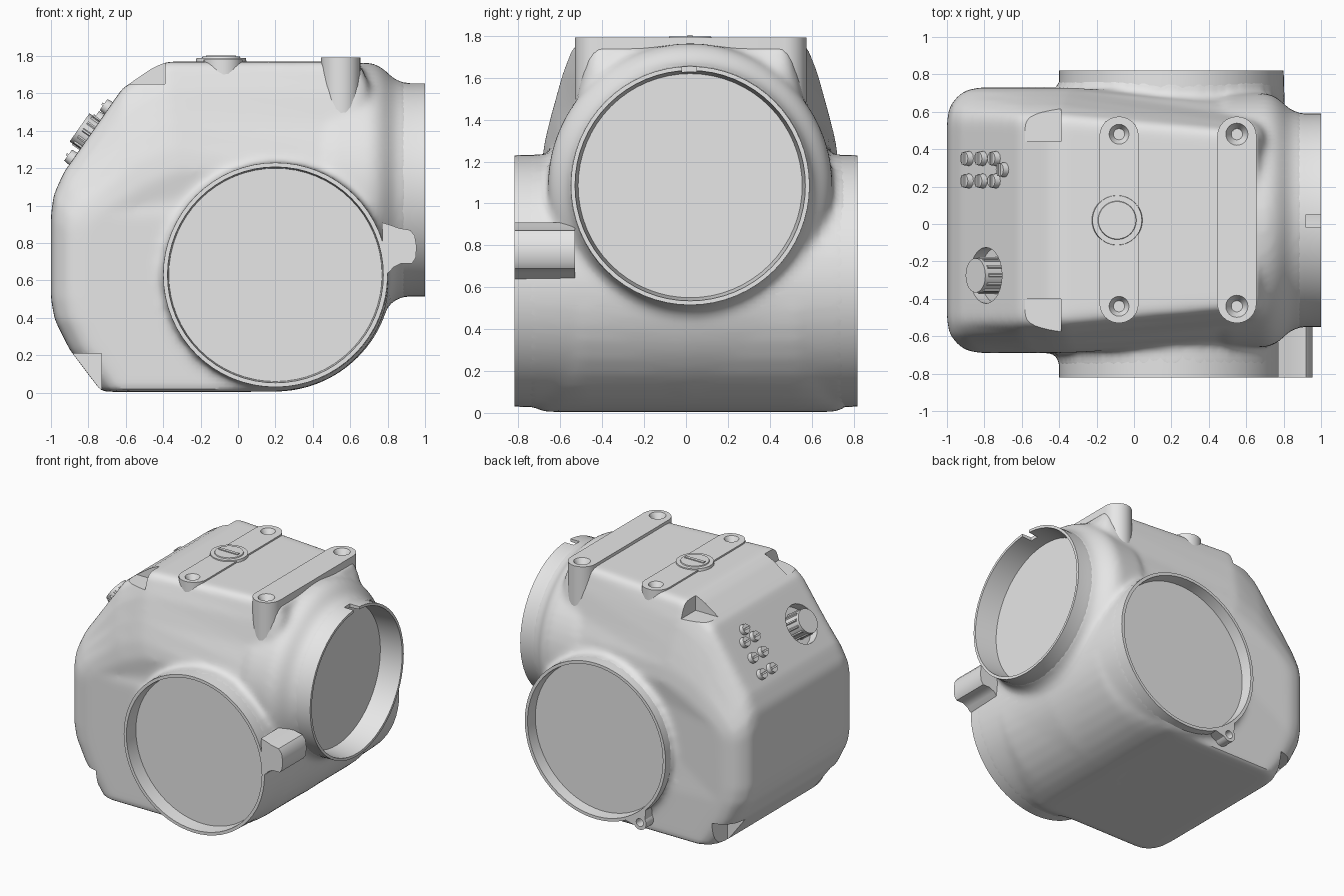
import bpy, bmesh, math
from mathutils import Matrix, Vector

cube = bpy.data.objects.get("Cube")
if cube:
    bpy.data.objects.remove(cube, do_unlink=True)

grey = bpy.data.materials.new("plain grey")
grey.use_nodes = True
grey.diffuse_color = (0.8, 0.8, 0.8, 1)
for node in grey.node_tree.nodes:
    if node.type == 'BSDF_PRINCIPLED':
        node.inputs["Base Color"].default_value = grey.diffuse_color

CY = 0.02                                   # centre line of the housing in y
NORMAL = Vector((-0.819, 0, 0.575))         # outward direction of the sloped panel
TILT = NORMAL.to_track_quat('Z', 'Y').to_matrix().to_4x4()
ALONG_Y = Matrix.Rotation(math.pi / 2, 4, 'X')
ALONG_X = Matrix.Rotation(math.pi / 2, 4, 'Y')


def finish(name, bm):
    bmesh.ops.recalc_face_normals(bm, faces=bm.faces[:])
    mesh = bpy.data.meshes.new(name)
    bm.to_mesh(mesh)
    bm.free()
    mesh.materials.append(grey)
    ob = bpy.data.objects.new(name, mesh)
    bpy.context.collection.objects.link(ob)
    return ob


def loft(name, rings):
    bm = bmesh.new()
    rows = [[bm.verts.new(p) for p in ring] for ring in rings]
    n = len(rows[0])
    for a, b in zip(rows, rows[1:]):
        for i in range(n):
            j = (i + 1) % n
            bm.faces.new((a[i], a[j], b[j], b[i]))
    bm.faces.new(rows[0])
    bm.faces.new(rows[-1])
    return finish(name, bm)


def lathe(name, profile, place, segments=64):
    """profile of (along, radius); place maps (along, u, v) to a point"""
    angles = [2 * math.pi * i / segments for i in range(segments)]
    return loft(name, [[place(a, r * math.cos(t), r * math.sin(t)) for t in angles]
                       for a, r in profile])


def around_barrel(a, u, v):
    return (0.2 + u, a, 0.63 + v)


def around_neck(a, u, v):
    return (a, CY + u, 1.085 + v)


def add_box(bm, lo, hi):
    lo, hi = Vector(lo), Vector(hi)
    m = Matrix.Translation((lo + hi) / 2) @ Matrix.Diagonal((*(hi - lo), 1))
    bmesh.ops.create_cube(bm, size=1, matrix=m)


def add_cyl(bm, matrix, r1, r2, depth, segments=24):
    bmesh.ops.create_cone(bm, cap_ends=True, segments=segments, radius1=r1,
                          radius2=r2, depth=depth, matrix=matrix)


def apply(ob, kind, **settings):
    mod = ob.modifiers.new(kind, kind)
    for key, value in settings.items():
        setattr(mod, key, value)
    bpy.context.view_layer.objects.active = ob
    bpy.ops.object.modifier_apply(modifier=mod.name)


def cut(objects, bm):
    cutter = finish("cutter", bm)
    cutter.hide_render = True
    for ob in objects:
        apply(ob, 'BOOLEAN', operation='DIFFERENCE', solver='EXACT', object=cutter)
    bpy.data.objects.remove(cutter, do_unlink=True)


def panel(x, y, out=0.0):
    """frame on the sloped panel, raised by out"""
    z = 1.15 + (x + 0.95) * 1.424
    return Matrix.Translation(Vector((x, y, z)) + NORMAL * out) @ TILT


def clamp(v):
    return max(0.0, min(1.0, v))


# main body: side outline lofted across y, shrinking towards both sides
arc = [(0.2 + 0.61 * math.sin(t), 0.615 - 0.61 * math.cos(t))
       for t in [math.pi / 2 * i / 10 for i in range(10)]]
outline = arc + [(0.76, 0.65), (0.72, 1.1), (0.7, 1.65), (0.66, 1.74), (0.58, 1.77),
                 (-0.38, 1.77), (-0.46, 1.735), (-0.62, 1.625), (-0.93, 1.18),
                 (-0.985, 1.06), (-1, 0.95), (-1, 0.5), (-0.98, 0.39), (-0.9, 0.23),
                 (-0.73, 0.005)]
# half width, top height, left scale, right scale
slices = [(0.71, 1.18, 0.82, 0.75), (0.695, 1.3, 0.9, 0.8), (0.66, 1.44, 0.945, 0.87),
          (0.61, 1.62, 0.985, 0.95), (0.56, 1.75, 0.995, 0.98), (0.52, 1.77, 1, 1)]


def body_ring(side, w, top, left, right):
    ring = []
    for x, z in outline:
        if z > 0.8:
            z = 0.8 + (z - 0.8) * (top - 0.8) / 0.97
        x = x * left if x < 0 else (0.2 + (x - 0.2) * right if x > 0.2 else x)
        narrow = 1 - 0.15 * clamp((x - 0.1) / 0.45) * clamp((z - 0.9) / 0.5)
        ring.append((x, CY + side * w * narrow, z))
    return ring


body = loft("main_body", [body_ring(-1, *s) for s in slices]
            + [body_ring(1, *s) for s in reversed(slices)])
cores = [lathe("barrel_core", [(-0.78, 0.001), (-0.78, 0.602), (0, 0.624), (0.78, 0.602),
                               (0.78, 0.001)], around_barrel),
         lathe("neck_core", [(0.3, 0.001), (0.3, 0.6), (0.5, 0.675), (0.7, 0.68),
                             (0.74, 0.67), (0.78, 0.645), (0.82, 0.605), (0.86, 0.58),
                             (0.915, 0.57), (0.915, 0.001)], around_neck)]

# blend body, barrel and neck into one casting with soft fillets
bpy.ops.object.select_all(action='DESELECT')
for ob in [body] + cores:
    ob.select_set(True)
bpy.context.view_layer.objects.active = body
bpy.ops.object.join()
apply(body, 'REMESH', mode='VOXEL', voxel_size=0.022)
apply(body, 'SMOOTH', factor=0.5, iterations=8)

# hollow the casting behind the three round openings
bm = bmesh.new()
for y in (-0.8, 0.82):
    add_cyl(bm, Matrix.Translation((0.2, y, 0.63)) @ ALONG_Y, 0.585, 0.585, 0.2, 64)
add_cyl(bm, Matrix.Translation((0.92, CY, 1.085)) @ ALONG_X, 0.555, 0.555, 0.2, 64)
cut([body], bm)

# crisp barrel with a shallow round recess on the front and back
lathe("side_barrel", [(-0.715, 0.001), (-0.715, 0.57), (-0.82, 0.577), (-0.82, 0.6),
                      (0, 0.623), (0.82, 0.6), (0.82, 0.577), (0.735, 0.57),
                      (0.735, 0.001)], around_barrel)

# crisp neck rim with a deep recess
neck = lathe("end_neck", [(0.8, 0.001), (0.8, 0.575), (0.86, 0.578), (0.91, 0.571),
                          (1.0, 0.57), (1.0, 0.55), (0.825, 0.535), (0.825, 0.001)],
             around_neck)


# mounting bars with rounded ends
def bar(name, x, z0, z1, r=0.105, reach=0.45):
    steps = [math.pi * i / 12 for i in range(13)]
    pts = [(x + r * math.cos(t), CY + reach + r * math.sin(t)) for t in steps]
    pts += [(x - r * math.cos(t), CY + 0.005 - reach - r * math.sin(t)) for t in steps]
    return loft(name, [[(px, py, z) for px, py in pts] for z in (z0, z1)])


bars = [bar("middle_bar", -0.08, 1.68, 1.782), bar("end_bar", 0.55, 1.4, 1.793)]

# front lug beside the barrel rim
lug = [(0.78, 0.63), (0.81, 0.645), (0.83, 0.67), (0.87, 0.69), (0.93, 0.69), (0.95, 0.72),
       (0.955, 0.78), (0.945, 0.84), (0.92, 0.87), (0.86, 0.88), (0.82, 0.895), (0.77, 0.91)]
loft("front_lug", [[(x, y, z) for x, z in lug] for y in (-0.82, -0.53)])

# back eyelet, a rounded tab running out from the barrel rim
out, across = Vector((-0.584, 0, -0.811)), Vector((0.811, 0, -0.584))
hub = Vector((0.2, 0, 0.63))
tab = [hub + out * 0.585 - across * 0.11]
for i in range(-6, 7):
    t = math.pi * i / 12
    tab.append(hub + out * (0.65 + 0.055 * math.cos(t)) + across * 0.055 * math.sin(t))
tab.append(hub + out * 0.585 + across * 0.11)
eyelet = loft("back_eyelet", [[p + Vector((0, y, 0)) for p in tab] for y in (0.6, 0.82)])

# corner pockets, dial pocket, screw holes, rim notch, eyelet hole
bm = bmesh.new()
for s in (-1, 1):
    ya, yb = sorted((CY + s * 0.42, CY + s * 0.6))
    add_box(bm, (-0.75, ya, 1.65), (-0.39, yb, 1.95))
    ya, yb = sorted((CY + s * 0.52, CY + s * 0.9))
    add_box(bm, (-1.2, ya, -0.2), (-0.73, yb, 0.21))
    for x in (-0.08, 0.55):
        add_cyl(bm, Matrix.Translation((x, CY + s * 0.46, 1.79)), 0.03, 0.085, 0.1)
add_cyl(bm, panel(-0.79, -0.275), 0.15, 0.15, 0.14)
add_box(bm, (0.92, -0.02, 1.59), (1.1, 0.05, 1.75))
add_cyl(bm, Matrix.Translation(hub + out * 0.65 + Vector((0, 0.82, 0))) @ ALONG_Y,
        0.03, 0.03, 0.16)
cut([body, neck, eyelet] + bars, bm)

# ribbed dial in its pocket
bm = bmesh.new()
add_cyl(bm, panel(-0.79, -0.275), 0.092, 0.092, 0.14)
for i in range(12):
    spin = Matrix.Rotation(i * math.pi / 6, 4, 'Z') @ Matrix.Translation((0.09, 0, 0))
    add_cyl(bm, panel(-0.79, -0.275, -0.01) @ spin, 0.01, 0.01, 0.12, 6)
finish("panel_dial", bm)

# small slotted studs on the panel
bm = bmesh.new()
spots = [(x, y) for x in (-0.88, -0.805, -0.735) for y in (0.23, 0.35)] + [(-0.69, 0.29)]
for x, y in spots:
    add_cyl(bm, panel(x, y, 0.005), 0.042, 0.036, 0.06, 12)
    ridge = panel(x, y, 0.038) @ Matrix.Diagonal((0.065, 0.014, 0.015, 1))
    bmesh.ops.create_cube(bm, size=1, matrix=ridge)
finish("panel_studs", bm)

# round cap on the middle bar
bm = bmesh.new()
cap = Vector((-0.09, CY, 0))
add_cyl(bm, Matrix.Translation(cap + Vector((0, 0, 1.772))), 0.138, 0.132, 0.036, 40)
add_cyl(bm, Matrix.Translation(cap + Vector((0, 0, 1.782))), 0.112, 0.1, 0.03, 40)
add_box(bm, cap + Vector((-0.08, -0.012, 1.79)), cap + Vector((0.08, 0.012, 1.804)))
finish("top_cap", bm)

# smooth curves, sharp edges
bpy.ops.object.select_all(action='DESELECT')
for ob in bpy.context.scene.objects:
    if ob.type == 'MESH':
        ob.select_set(True)
        bpy.context.view_layer.objects.active = ob
bpy.ops.object.shade_smooth_by_angle(angle=math.radians(32))
